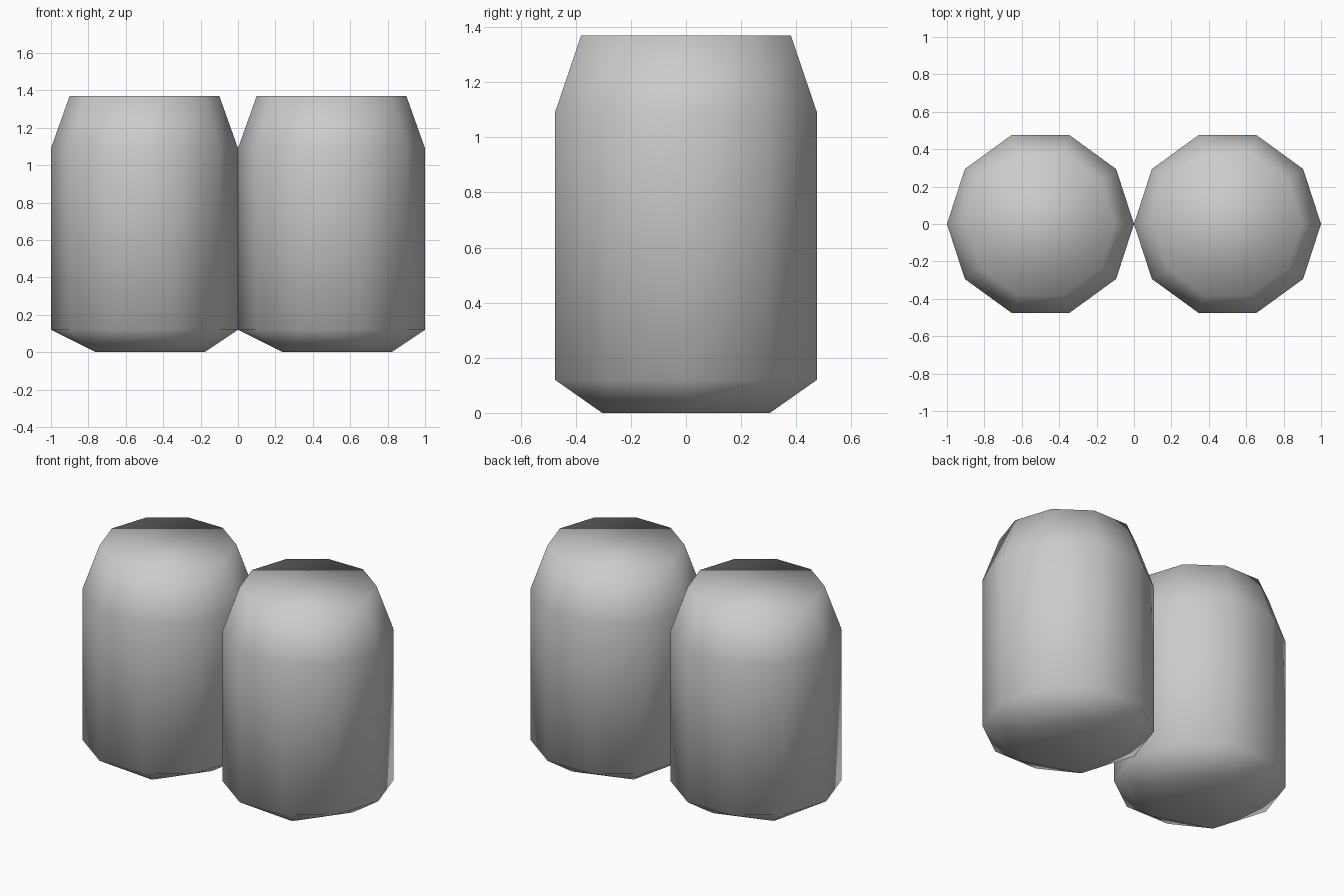
import bpy
import bmesh
from math import cos, sin, tau

# Remove the default cube
cube = bpy.data.objects.get("Cube")
if cube:
    bpy.data.objects.remove(cube, do_unlink=True)

# Single grey material
GREY = (0.6, 0.6, 0.6, 1.0)
grey = bpy.data.materials.new("plain_grey")
grey.use_nodes = True
grey.diffuse_color = GREY
grey.node_tree.nodes["Principled BSDF"].inputs["Base Color"].default_value = GREY

SIDES = 10


def ring(bm, sides, radius, z):
    """Regular polygon of vertices with one corner on +x."""
    return [bm.verts.new((radius * cos(tau * i / sides),
                          radius * sin(tau * i / sides), z))
            for i in range(sides)]


def make_canister(name, x):
    bm = bmesh.new()
    foot = ring(bm, SIDES // 2, 0.32, 0.0)
    lower = ring(bm, SIDES, 0.5, 0.12)
    shoulder = ring(bm, SIDES, 0.5, 1.09)
    rim = ring(bm, SIDES, 0.4, 1.37)

    # Straight wall and tapered shoulder
    for a, b in ((lower, shoulder), (shoulder, rim)):
        for i in range(SIDES):
            j = (i + 1) % SIDES
            bm.faces.new((a[i], a[j], b[j], b[i]))

    # Bottom bevel narrowing from ten sides to five
    for k, corner in enumerate(foot):
        before, here, after = (lower[(2 * k + d) % SIDES] for d in (-1, 0, 1))
        bm.faces.new((corner, here, before))
        bm.faces.new((corner, after, here))
        bm.faces.new((corner, foot[(k + 1) % len(foot)], after))

    # Flat top and pentagonal base
    bm.faces.new(rim)
    bm.faces.new(list(reversed(foot)))

    bmesh.ops.recalc_face_normals(bm, faces=bm.faces)
    for face in bm.faces:
        face.smooth = True
    mesh = bpy.data.meshes.new(name)
    bm.to_mesh(mesh)
    bm.free()
    mesh.materials.append(grey)
    obj = bpy.data.objects.new(name, mesh)
    obj.location.x = x
    bpy.context.collection.objects.link(obj)


# Two canisters side by side
make_canister("left_canister", 0.5)
make_canister("right_canister", -0.5)
